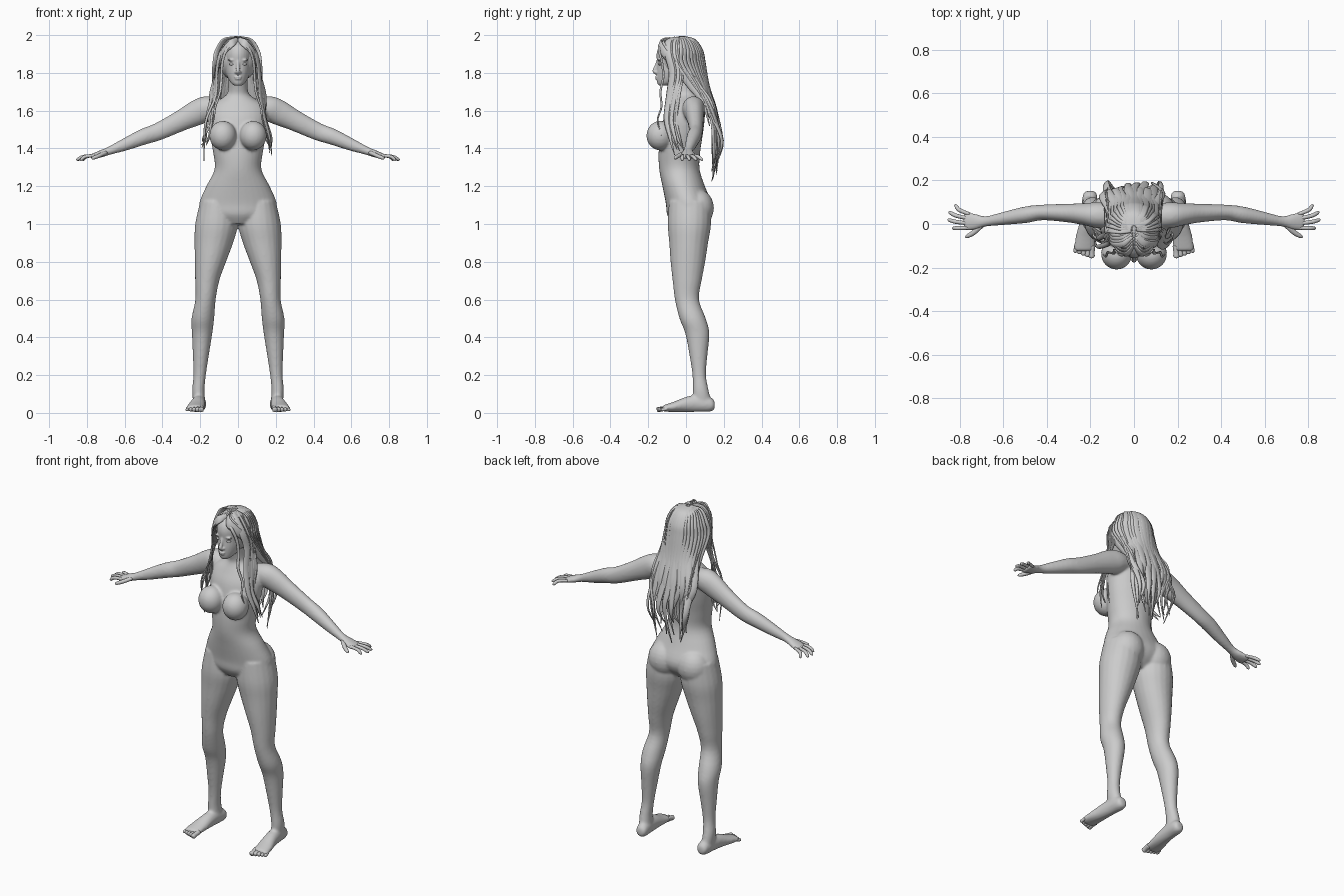
import bpy, bmesh, math, random
from mathutils import Vector, Matrix

random.seed(4)
X, Y, Z = Vector((1, 0, 0)), Vector((0, 1, 0)), Vector((0, 0, 1))
grey = bpy.data.materials.new("plain grey")
grey.diffuse_color = (0.6, 0.6, 0.6, 1)


def spline(pts, steps):
    """Catmull-Rom interpolation of tuples."""
    out = []
    for i in range(len(pts) - 1):
        a, b, c, d = pts[max(i - 1, 0)], pts[i], pts[i + 1], pts[min(i + 2, len(pts) - 1)]
        for k in range(steps):
            t = k / steps
            out.append([0.5 * (2 * q + (r - p) * t + (2 * p - 5 * q + 4 * r - s) * t * t
                               + (3 * q - p - 3 * r + s) * t ** 3) for p, q, r, s in zip(a, b, c, d)])
    return out + [list(pts[-1])]


def loft(bm, pts, side, axis=None, n=20, steps=4):
    """Closed tube through (x, y, z, half width along side, other half width)."""
    pts = spline(pts, steps)
    rings = []
    for i, p in enumerate(pts):
        c = Vector(p[:3])
        t = axis or (Vector(pts[min(i + 1, len(pts) - 1)][:3]) - Vector(pts[max(i - 1, 0)][:3])).normalized()
        nrm = t.cross(side).normalized()
        s = nrm.cross(t)
        rings.append([bm.verts.new(c + s * p[3] * math.cos(2 * math.pi * k / n)
                                   + nrm * p[4] * math.sin(2 * math.pi * k / n)) for k in range(n)])
    for r, q in zip(rings, rings[1:]):
        for k in range(n):
            bm.faces.new((r[k], r[(k + 1) % n], q[(k + 1) % n], q[k]))
    bm.faces.new(rings[0][::-1])
    bm.faces.new(rings[-1])


def ball(bm, c, r, seg=24):
    m = Matrix.Translation(c) @ Matrix.Diagonal((*r, 1))
    bmesh.ops.create_uvsphere(bm, u_segments=seg, v_segments=seg // 2, radius=1, matrix=m)


def finish(name, bm, voxel=0, smooth=0):
    bmesh.ops.recalc_face_normals(bm, faces=bm.faces)
    for f in bm.faces:
        f.smooth = True
    me = bpy.data.meshes.new(name)
    bm.to_mesh(me)
    bm.free()
    me.materials.append(grey)
    ob = bpy.data.objects.new(name, me)
    bpy.context.collection.objects.link(ob)
    if voxel:
        m = ob.modifiers.new("blend", 'REMESH')
        m.mode, m.voxel_size, m.use_smooth_shade = 'VOXEL', voxel, True
        m = ob.modifiers.new("soften", 'SMOOTH')
        m.factor, m.iterations = 0.5, smooth
    return ob


def stack(rows):
    """Rows of (z, front y, back y, half width) as centred rings."""
    return [(0, (f + b) / 2, z, w, (b - f) / 2) for z, f, b, w in rows]


# body: torso, neck, legs, feet and arms blended into one skin
bm = bmesh.new()
loft(bm, stack([(1.0, -.07, .07, .10), (1.05, -.1, .12, .19), (1.11, -.107, .135, .205), (1.2, -.125, .10, .168),
                (1.29, -.142, .072, .124), (1.38, -.145, .075, .132), (1.48, -.135, .09, .15),
                (1.57, -.115, .10, .158), (1.63, -.085, .095, .14), (1.67, -.065, .075, .08),
                (1.70, -.062, .05, .054), (1.78, -.085, .045, .05)]), X, Z, 32)
for s in (1, -1):
    ball(bm, (s * .08, -.137, 1.468), (.072, .073, .078))
    ball(bm, (s * .095, .06, 1.085), (.095, .088, .1))
    # leg
    loft(bm, [(s * x, y, z, a, b) for x, y, z, a, b in
              [(.11, .02, 1.12, .09, .11), (.114, .018, 1.0, .113, .115), (.128, .014, .9, .102, .103),
               (.146, .01, .8, .083, .092), (.163, .006, .7, .064, .077), (.172, .005, .6, .054, .064),
               (.186, .035, .5, .06, .07), (.19, .06, .42, .054, .064), (.197, .066, .3, .042, .047),
               (.203, .07, .2, .033, .036), (.21, .078, .12, .033, .042), (.205, .085, .05, .032, .05),
               (.205, .085, .02, .027, .045)]], X, Z)
    # foot
    loft(bm, [(s * x, y, z, a, b) for x, y, z, a, b in
              [(.202, .152, .04, .02, .02), (.202, .13, .045, .034, .038), (.207, .06, .05, .036, .045),
               (.213, 0, .045, .04, .04), (.222, -.06, .033, .047, .028), (.227, -.105, .026, .048, .02),
               (.229, -.125, .024, .044, .015)]], X, Y)
    # arm and palm
    loft(bm, [(s * x, y, z, a, b) for x, y, z, a, b in
              [(.08, .035, 1.62, .05, .04), (.16, .04, 1.612, .06, .066), (.22, .045, 1.588, .052, .067),
               (.3, .05, 1.548, .043, .056), (.42, .053, 1.49, .036, .047), (.5, .042, 1.462, .038, .043),
               (.6, .025, 1.42, .03, .033), (.68, .012, 1.388, .024, .022), (.73, .01, 1.37, .038, .019),
               (.77, .012, 1.358, .042, .014), (.782, .012, 1.355, .038, .011)]], Y)
finish("body", bm, .007, 8)

# fingers, thumbs and toes
bm = bmesh.new()
for s in (1, -1):
    for y0, x1, y1 in [(.045, .825, .083), (.024, .852, .052), (.002, .856, .018), (-.018, .836, -.02)]:
        loft(bm, [(s * .755, y0, 1.363, .008, .008), (s * (.78 + x1) / 2, (y0 + y1) / 2, 1.357, .0095, .0095),
                  (s * (x1 - .007), y1, 1.342, .008, .008), (s * x1, y1, 1.339, .003, .003)], Y, n=10)
    loft(bm, [(s * .70, -.005, 1.378, .013, .011), (s * .735, -.038, 1.362, .012, .011),
              (s * .765, -.056, 1.35, .009, .009), (s * .775, -.06, 1.346, .003, .003)], Y, n=10)
    for k in range(5):
        x, r, y = .192 + .0185 * k, .0145 - .0014 * k, -.155 + .006 * k
        loft(bm, [(s * x, -.10, .026, r, r), (s * (x + .002), y + .025, .021, r * .9, r * .9),
                  (s * (x + .003), y + .006, .017, r, r), (s * (x + .003), y, .015, r * .5, r * .5)], X, n=10)
finish("fingers_and_toes", bm)

# head with nose, lips, brows and ears
bm = bmesh.new()
loft(bm, stack([(1.732, -.142, -.10, .018), (1.745, -.152, -.06, .036), (1.775, -.156, .01, .055),
                (1.81, -.156, .05, .067), (1.85, -.153, .075, .074), (1.9, -.156, .085, .078),
                (1.94, -.142, .075, .072), (1.97, -.105, .04, .05), (1.98, -.07, .01, .02)]), X, Z, 32)
loft(bm, [(0, -.148, 1.865, .008, .008), (0, -.158, 1.835, .009, .009), (0, -.168, 1.81, .012, .01),
          (0, -.158, 1.798, .011, .008)], X, n=12)
ball(bm, (0, -.156, 1.778), (.02, .008, .005), 16)
ball(bm, (0, -.155, 1.768), (.017, .008, .005), 16)
for s in (1, -1):
    ball(bm, (s * .011, -.158, 1.803), (.008, .009, .007), 12)
    ball(bm, (s * .033, -.142, 1.868), (.024, .009, .006), 16)
    ball(bm, (s * .074, -.02, 1.83), (.008, .018, .03), 16)
finish("head", bm, .0045, 3)

# eyes
bm = bmesh.new()
for s in (1, -1):
    ball(bm, (s * .032, -.136, 1.846), (.015, .012, .007), 16)
finish("eyes", bm)

# hair cap over the skull
bm = bmesh.new()
ball(bm, (0, -.022, 1.872), (.104, .112, .117), 32)
finish("hair_cap", bm)


# hair locks: flat tapered ribbons
def lock(bm, path, side, width, thick=.006):
    w = [.6, 1, 1, 1, .9, .75, .5, .1]
    last = len(path) - 1
    loft(bm, [(*p, width * w[round(7 * i / last)], thick * (.3 if i == last else 1))
              for i, p in enumerate(path)], side, n=8, steps=5)


bm = bmesh.new()
rnd = random.uniform
for s in (1, -1):
    # long locks down the back
    for i in range(10):
        deg = 92 + i * 9.4
        a = math.radians(deg)
        o = Vector((s * math.sin(a), -math.cos(a), 0))
        side = Vector((-math.cos(a), -s * math.sin(a), 0))
        top = [Vector((o.x * r, -.022 + o.y * r * 1.08, z)) for r, z in
               ((.012, 1.989), (.065, 1.972), (.1, 1.915), (.112, 1.85))]
        fx, wob = s * math.sin(a), rnd(-.02, .02)
        low = [(fx * .115, .06 + .06 * abs(o.y), 1.73), (fx * .13 + wob, .13 + .035 * abs(o.y), 1.58),
               (fx * .12 - wob, .15 + rnd(-.01, .045), 1.44), (fx * .1 + wob, .145 + rnd(-.01, .02), rnd(1.22, 1.36))]
        lock(bm, top + low, (side * .5 - X * s * .5 * (1 if side.x * s < 0 else -1)).normalized(), rnd(.02, .032))
    # locks falling in front of the shoulders
    for i in range(5):
        d = i * .013
        lock(bm, [(s * .01, -.06 + d, 1.987), (s * .055, -.095 + d, 1.965), (s * .097, -.095 + d, 1.895),
                  (s * .113, -.075 + d, 1.80), (s * (.118 + d / 2), -.09 + d, 1.68),
                  (s * (.15 + rnd(-.02, .02)), -.105 + d, 1.56), (s * (.165 + rnd(-.02, .02)), -.085 + d, 1.46),
                  (s * (.18 + rnd(-.02, .02)), -.06 + d, rnd(1.33, 1.43))],
             Vector((s * .5, .85, 0)), rnd(.012, .02), .005)
    # fringe swept to the side and back over the ear
    for i in range(4):
        d = i * .014
        lock(bm, [(s * .004, -.10 + d, 1.978), (s * .035, -.138 + d, 1.957), (s * .075, -.122 + d, 1.915),
                  (s * .1, -.08 + d, 1.865), (s * .115, -.03 + d, 1.80), (s * .118, .03 + d, 1.72),
                  (s * .125, .09 + d, 1.64), (s * .12, .125 + d, 1.52)],
             Vector((s * .25, .4, .88)).normalized(), .022, .005)
    # fine strands beside the face
    lock(bm, [(s * .02, -.125, 1.962), (s * .06, -.143, 1.925), (s * .082, -.128, 1.86), (s * .088, -.12, 1.78),
              (s * .095, -.135, 1.70), (s * .12, -.13, 1.62), (s * .13, -.15, 1.55), (s * .15, -.13, 1.47)],
         Vector((s * .8, .6, 0)), .009, .004)
finish("hair_locks", bm)
